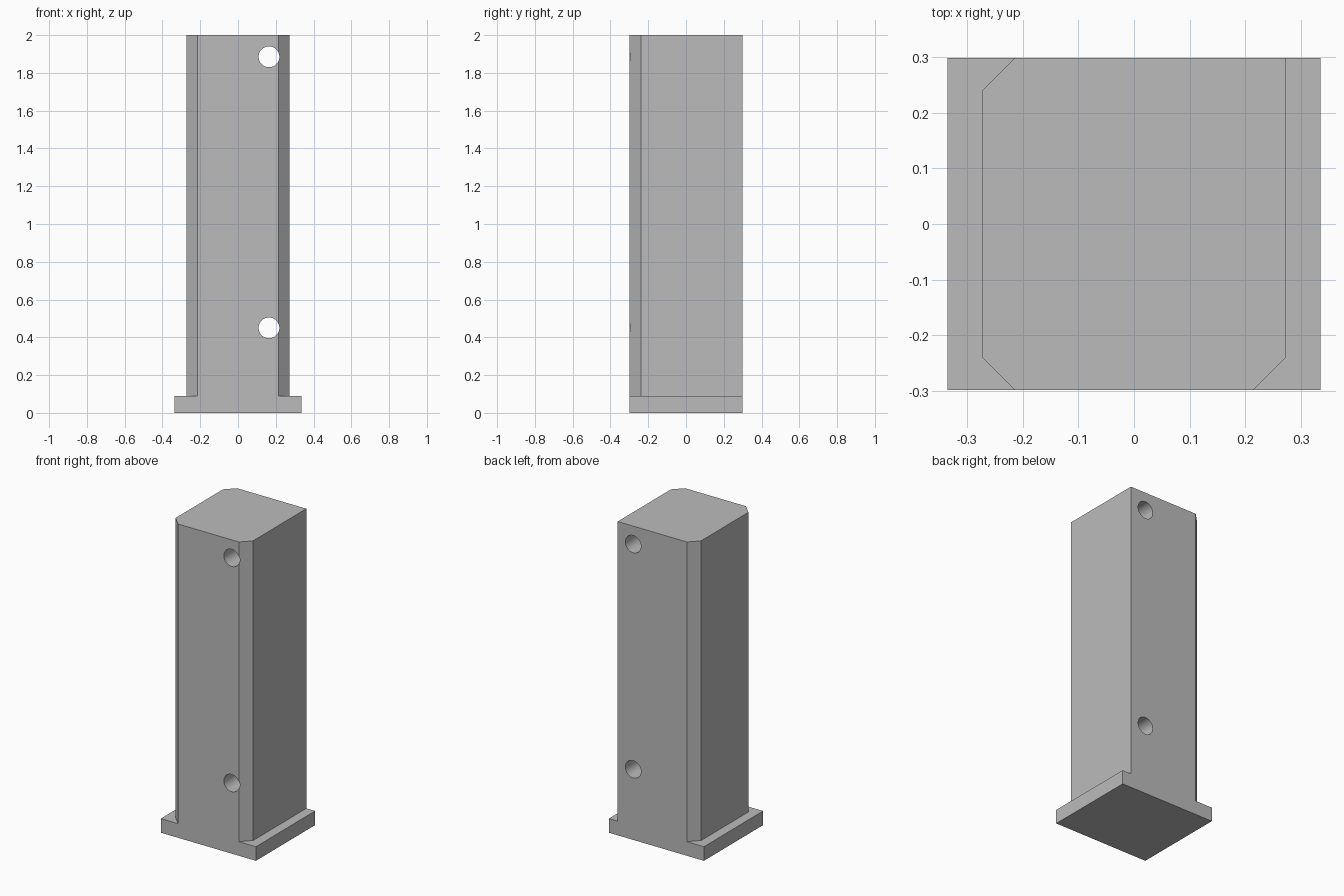
import bpy
import math

cube = bpy.data.objects.get("Cube")
if cube:
    bpy.data.objects.remove(cube, do_unlink=True)

# Single flat material
grey = bpy.data.materials.new("light_grey")
grey.use_nodes = True
colour = (0.5, 0.5, 0.5, 1)
grey.diffuse_color = colour
grey.node_tree.nodes["Principled BSDF"].inputs["Base Color"].default_value = colour


def prism(name, outline, axis, start, end):
    """Extrude an outline along x, y or z."""
    def place(p, d):
        return {"x": (d, *p), "y": (p[0], d, p[1]), "z": (*p, d)}[axis]
    n = len(outline)
    verts = [place(p, d) for d in (start, end) for p in outline]
    faces = [tuple(range(n))[::-1], tuple(range(n, 2 * n))]
    faces += [(i, (i + 1) % n, n + (i + 1) % n, n + i) for i in range(n)]
    if axis == "y":
        faces = [f[::-1] for f in faces]
    mesh = bpy.data.meshes.new(name)
    mesh.from_pydata(verts, [], faces)
    mesh.materials.append(grey)
    obj = bpy.data.objects.new(name, mesh)
    bpy.context.collection.objects.link(obj)
    return obj


def cut(target, cutter):
    """Subtract the cutter and remove it."""
    mod = target.modifiers.new("cut", "BOOLEAN")
    mod.operation = "DIFFERENCE"
    mod.solver = "EXACT"
    mod.object = cutter
    bpy.context.view_layer.objects.active = target
    bpy.ops.object.modifier_apply(modifier=mod.name)
    bpy.data.objects.remove(cutter, do_unlink=True)


# Foot plate, flush with the column front and back
W, D, FOOT = 0.335, 0.298, 0.09
prism("foot_plate", [(-W, -D), (W, -D), (W, D), (-W, D)], "z", 0, FOOT)

# Column with three chamfered corners and one square corner
X, C = 0.273, 0.059
column = prism("column", [
    (-X + C, -D), (X - C, -D), (X, -D + C), (X, D),
    (-X + C, D), (-X, D - C), (-X, -D + C)], "z", FOOT, 2)

# Through slot, flared above and below where it leaves the -x side
low, high, flare, over = 0.2, 0.322, 0.06, 0.05
slot = prism("slot_cutter", [
    (X + over, low), (X + over, high), (-X + flare, high),
    (-X - over, high + flare + over), (-X - over, low - flare - over),
    (-X + flare, low)][::-1], "y", -0.195, 0.17)
cut(column, slot)

# Two round holes from front to back
for z in (0.45, 1.885):
    ring = [(0.164 + 0.055 * math.cos(a), z + 0.055 * math.sin(a))
            for a in (math.tau * i / 48 for i in range(48))]
    cut(column, prism("hole_cutter", ring, "y", -D - 0.1, D + 0.1))

# Smooth the hole walls while keeping every corner sharp
bpy.ops.object.select_all(action="DESELECT")
column.select_set(True)
bpy.context.view_layer.objects.active = column
bpy.ops.object.shade_smooth_by_angle(angle=math.radians(25))
